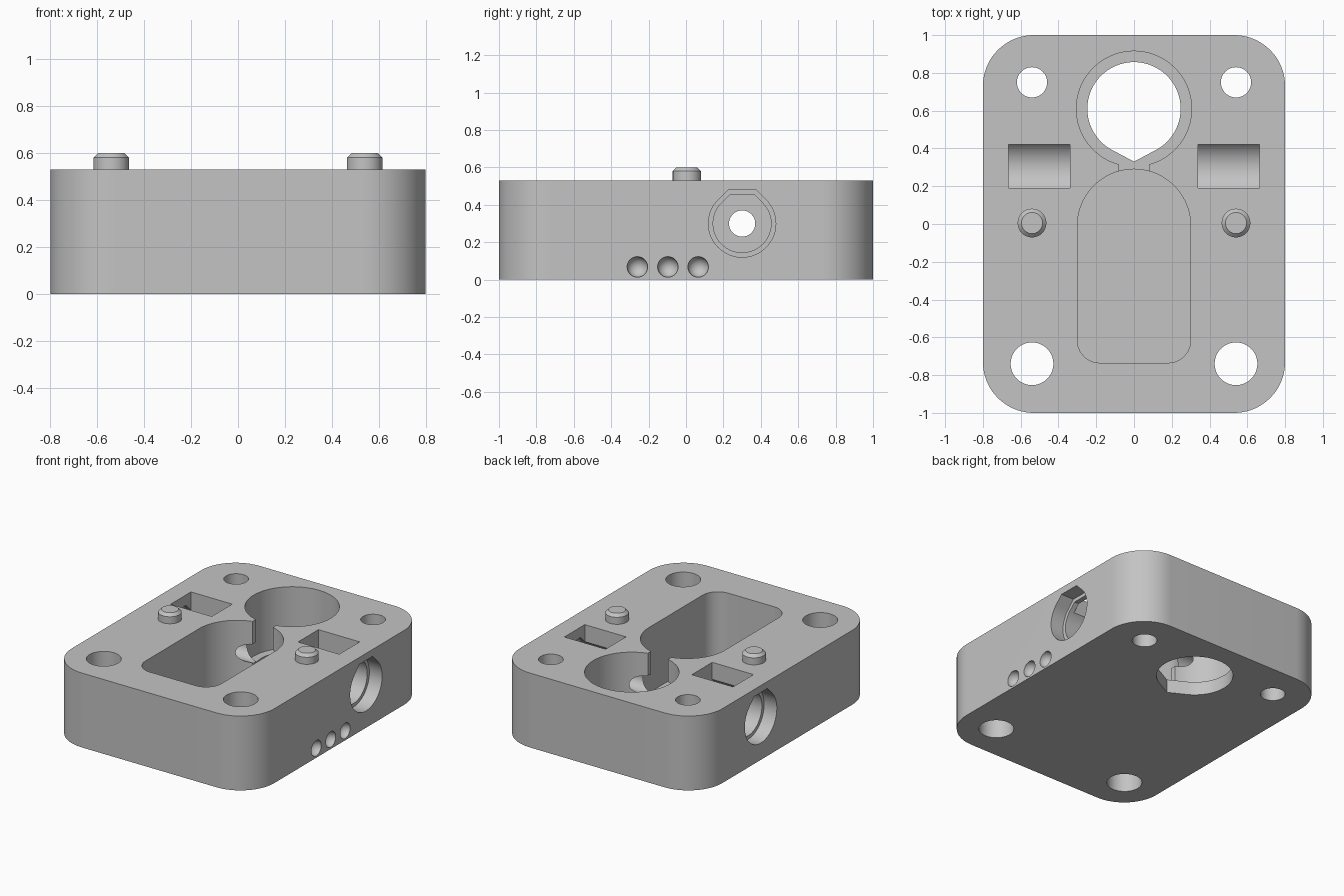
import bpy, bmesh
from math import sin, cos, radians, sqrt

cube = bpy.data.objects.get("Cube")
if cube:
    bpy.data.objects.remove(cube, do_unlink=True)

grey = bpy.data.materials.new("plain_grey")
grey.use_nodes = True
COLOUR = (0.55, 0.55, 0.55, 1)
grey.diffuse_color = COLOUR
grey.node_tree.nodes["Principled BSDF"].inputs["Base Color"].default_value = COLOUR

HEIGHT = 0.53
OVER = 0.7


def arc(cx, cy, r, start, end, steps):
    """Points along an arc, both ends included."""
    return [(cx + r * cos(radians(start + (end - start) * i / steps)),
             cy + r * sin(radians(start + (end - start) * i / steps)))
            for i in range(steps + 1)]


def circle(cx, cy, r, steps=64):
    return arc(cx, cy, r, 0, 360, steps)[:-1]


def rectangle(x0, x1, y0, y1):
    return [(x0, y0), (x1, y0), (x1, y1), (x0, y1)]


def flat_top_bore(cy, cz, r):
    """Round bore with 45 degree shoulders and a flat roof."""
    half = r * (sqrt(2) - 1)
    return arc(cy, cz, r, 135, 405, 64) + [(cy + half, cz + r), (cy - half, cz + r)]


def make_object(name, bm):
    bmesh.ops.recalc_face_normals(bm, faces=bm.faces[:])
    mesh = bpy.data.meshes.new(name)
    bm.to_mesh(mesh)
    bm.free()
    obj = bpy.data.objects.new(name, mesh)
    mesh.materials.append(grey)
    bpy.context.collection.objects.link(obj)
    return obj


def prism(name, profile, low, high, along_x=False):
    """Extrude a closed profile along z, or along x."""
    bm = bmesh.new()
    place = (lambda u, v, w: (w, u, v)) if along_x else (lambda u, v, w: (u, v, w))
    bottom = [bm.verts.new(place(u, v, low)) for u, v in profile]
    top = [bm.verts.new(place(u, v, high)) for u, v in profile]
    bm.faces.new(bottom[::-1])
    bm.faces.new(top)
    n = len(profile)
    for i in range(n):
        j = (i + 1) % n
        bm.faces.new((bottom[i], bottom[j], top[j], top[i]))
    return make_object(name, bm)


def ball(name, location, r):
    bm = bmesh.new()
    bmesh.ops.create_uvsphere(bm, u_segments=32, v_segments=16, radius=r)
    bmesh.ops.translate(bm, verts=bm.verts[:], vec=location)
    return make_object(name, bm)


def activate(obj):
    bpy.ops.object.select_all(action='DESELECT')
    obj.select_set(True)
    bpy.context.view_layer.objects.active = obj


def cut(target, cutter):
    mod = target.modifiers.new("cut", 'BOOLEAN')
    mod.operation = 'DIFFERENCE'
    mod.solver = 'EXACT'
    mod.object = cutter
    cutter.hide_render = True
    activate(target)
    bpy.ops.object.modifier_apply(modifier=mod.name)
    bpy.data.objects.remove(cutter, do_unlink=True)


# Block with rounded corners
R = 0.27
outline = []
for sx, sy, a in ((1, 1, 0), (-1, 1, 90), (-1, -1, 180), (1, -1, 270)):
    outline += arc(sx * (0.8 - R), sy * (1 - R), R, a, a + 90, 20)
body = prism("housing_block", outline, 0, HEIGHT)

# Arched central pocket
pocket = (arc(0, -0.01, 0.3, 0, 180, 48) + arc(-0.18, -0.615, 0.12, 180, 270, 16)
          + arc(0.18, -0.615, 0.12, 270, 360, 16))
cut(body, prism("pocket_cutter", pocket, 0.065, OVER))

# Round well, its pointed through hole, and the slot joining well and pocket
LEDGE = 0.095
cut(body, prism("well_cutter", circle(0, 0.61, 0.305, 96), LEDGE, OVER))
drop = arc(0, 0.61, 0.247, -62, 242, 80) + [(0, 0.61 - 0.247 / cos(radians(28)))]
cut(body, prism("drop_cutter", drop, -0.1, 0.2))
cut(body, prism("slot_cutter", rectangle(-0.08, 0.08, 0.2, 0.4), LEDGE, OVER))

# Cross bore running the whole width
cut(body, prism("cross_bore_cutter", circle(0.3, 0.3, 0.07, 48), -0.9, 0.9, True))

for s in (-1, 1):
    # Stepped side bore
    for r, inner in ((0.155, 0.34), (0.18, 0.7)):
        ends = sorted((s * inner, s * 0.9))
        cut(body, prism("side_bore_cutter", flat_top_bore(0.3, 0.3, r), *ends, True))
    # Rectangular window above the side bore
    xs = sorted((s * 0.34, s * 0.665))
    cut(body, prism("window_cutter", rectangle(*xs, 0.19, 0.42), 0.3, OVER))
    # Corner screw holes
    for y, r in ((0.75, 0.08), (-0.74, 0.113)):
        cut(body, prism("screw_hole_cutter", circle(s * 0.54, y, r), -0.1, OVER))

# Three round dimples on one side
for y in (-0.26, -0.097, 0.065):
    cut(body, ball("dimple_cutter", (0.8, y, 0.068), 0.055))

activate(body)
bpy.ops.object.shade_smooth_by_angle(angle=radians(25))

# Locating pins with chamfered tops
for s, side in ((-1, "right"), (1, "left")):
    pin = prism(side + "_locating_pin", circle(s * 0.54, 0.005, 0.076, 48), HEIGHT - 0.02, 0.6)
    bm = bmesh.new()
    bm.from_mesh(pin.data)
    rim = [e for e in bm.edges if all(v.co.z > 0.59 for v in e.verts)]
    bmesh.ops.bevel(bm, geom=rim, offset=0.02, segments=1, affect='EDGES')
    bm.to_mesh(pin.data)
    bm.free()
    activate(pin)
    bpy.ops.object.shade_smooth_by_angle(angle=radians(25))
